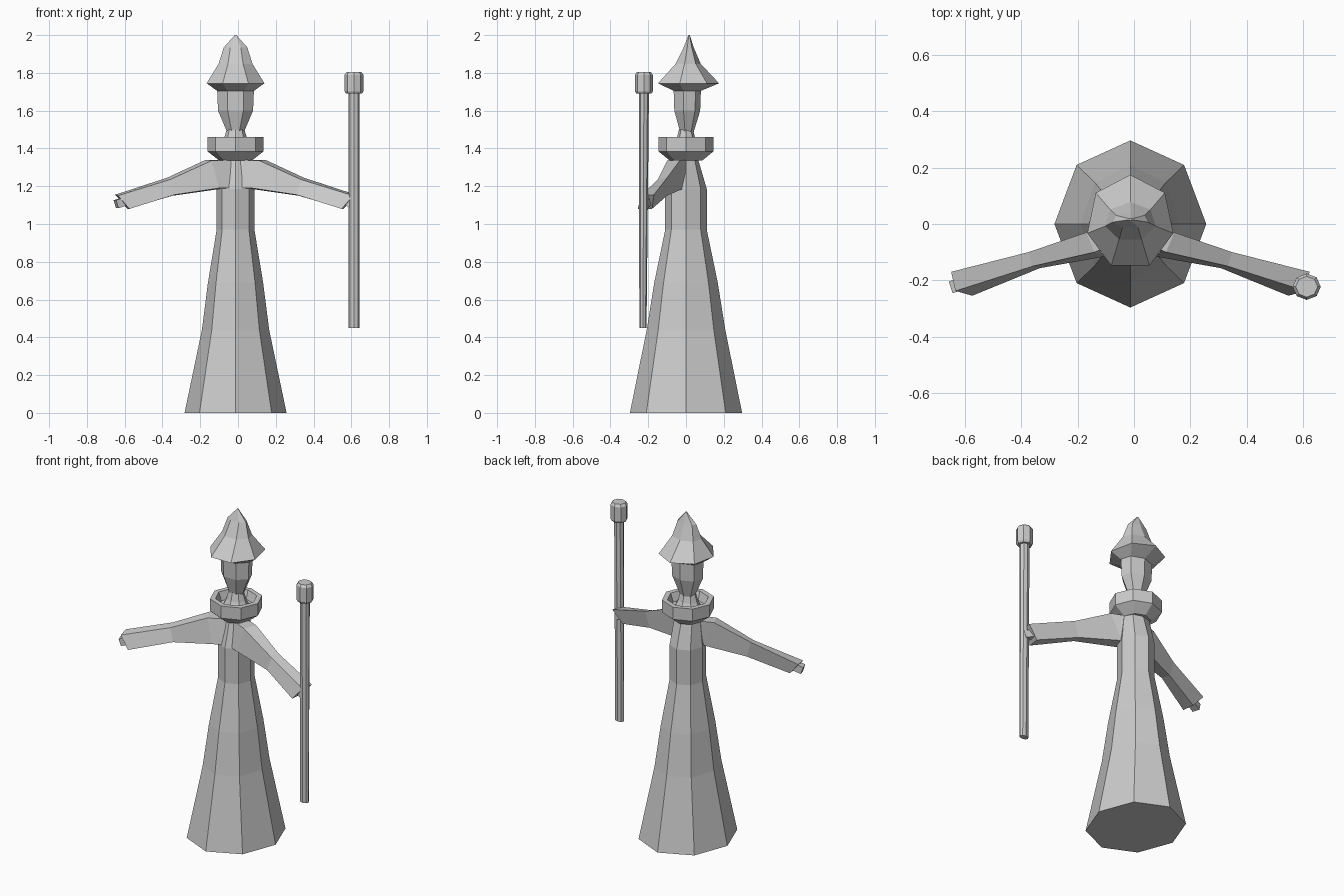
import bpy, bmesh, math
from mathutils import Vector

if "Cube" in bpy.data.objects:
    bpy.data.objects.remove(bpy.data.objects["Cube"])

CX = -0.013  # symmetry plane of the figure

grey = bpy.data.materials.new("plain grey")
grey.diffuse_color = (0.6, 0.6, 0.6, 1)
grey.use_nodes = True
grey.node_tree.nodes["Principled BSDF"].inputs["Base Color"].default_value = grey.diffuse_color


def loft(name, rings):
    """Skin a list of equal-length point rings and cap both ends."""
    bm = bmesh.new()
    loops = [[bm.verts.new(p) for p in ring] for ring in rings]
    n = len(loops[0])
    for a, b in zip(loops, loops[1:]):
        for i in range(n):
            j = (i + 1) % n
            bm.faces.new((a[i], a[j], b[j], b[i]))
    bm.faces.new(loops[0][::-1])
    bm.faces.new(loops[-1])
    bmesh.ops.remove_doubles(bm, verts=bm.verts, dist=0.0005)
    bmesh.ops.recalc_face_normals(bm, faces=bm.faces)
    mesh = bpy.data.meshes.new(name)
    bm.to_mesh(mesh)
    bm.free()
    mesh.materials.append(grey)
    ob = bpy.data.objects.new(name, mesh)
    bpy.context.collection.objects.link(ob)
    return ob


def ring(sides, rx, ry, z, cx=CX, cy=0.0):
    """Horizontal oval ring with one corner pointing to the back."""
    out = []
    for i in range(sides):
        a = math.pi / 2 + 2 * math.pi * i / sides
        out.append((cx + rx * math.cos(a), cy + ry * math.sin(a), z))
    return out


def turned(name, sides, profile, cx=CX, cy=0.0):
    return loft(name, [ring(sides, rx, ry, z, cx, cy) for rx, ry, z in profile])


# Robe and torso
turned("robe", 8, [(0.27, 0.297, 0), (0.178, 0.208, 0.44), (0.146, 0.168, 0.69),
                   (0.1, 0.11, 0.97), (0.1, 0.11, 1.185), (0.085, 0.065, 1.34)])

# Flared, hollow collar
turned("collar", 8, [(0.085, 0.085, 1.335), (0.149, 0.146, 1.385), (0.149, 0.146, 1.46),
                     (0.118, 0.116, 1.46), (0.1, 0.1, 1.41)])

# Neck and head
turned("neck", 8, [(0.085, 0.075, 1.40), (0.062, 0.05, 1.45), (0.047, 0.037, 1.50)])
turned("head", 7, [(0.045, 0.037, 1.485), (0.095, 0.072, 1.6), (0.1, 0.076, 1.71)], cy=0.003)

# Pointed hat with a drooping brim
hat = [ring(7, rx, ry, z, cy=cy) for rx, ry, z, cy in
       [(0.1, 0.076, 1.705, 0.003), (0.157, 0.17, 1.745, 0.005),
        (0.092, 0.07, 1.848, 0.008), (0.064, 0.028, 1.935, 0.013),
        (0.0, 0.0, 2.0, 0.016)]]
loft("hat", hat[:-1] + [ring(7, 0.004, 0.004, 2.0, cy=0.016)])

# Sleeves: square section (top back, top front, bottom front, bottom back)
SLEEVE = [
    [(-0.02, 0.03, 1.34), (-0.02, -0.05, 1.34), (-0.02, -0.08, 1.19), (-0.02, 0.03, 1.19)],
    [(-0.17, -0.03, 1.34), (-0.14, -0.1, 1.335), (-0.1, -0.115, 1.19), (-0.1, -0.02, 1.185)],
    [(-0.375, -0.1, 1.245), (-0.36, -0.15, 1.235), (-0.335, -0.157, 1.155), (-0.345, -0.1, 1.15)],
    [(-0.65, -0.17, 1.155), (-0.635, -0.238, 1.15), (-0.575, -0.255, 1.08), (-0.585, -0.18, 1.08)],
]

# Hand: a small stub along the forearm direction
along = Vector((-0.9, -0.3, -0.3)).normalized()
side = along.cross(Vector((0, 0, 1))).normalized()
up = side.cross(along)
HAND = []
for d in (-0.04, 0.037):
    c = Vector((-0.612, -0.212, 1.116)) + along * d
    HAND.append([tuple(c + side * s * 0.022 + up * u * 0.022)
                 for s, u in ((-1, 1), (1, 1), (1, -1), (-1, -1))])


def mirrored(rings):
    return [[(2 * CX - x, y, z) for x, y, z in r] for r in rings]


for part, rings in (("sleeve", SLEEVE), ("hand", HAND)):
    loft("right_" + part, rings)
    loft("left_" + part, mirrored(rings))

# Staff with a bevelled knob
SX, SY = 0.614, -0.223
loft("staff", [ring(8, 0.029, 0.019, 0.45, SX, -0.228), ring(8, 0.029, 0.027, 1.70, SX, SY)])
turned("staff_knob", 8, [(0.042, 0.04, 1.69), (0.05, 0.047, 1.702),
                         (0.05, 0.047, 1.79), (0.039, 0.037, 1.805)], SX, SY)
